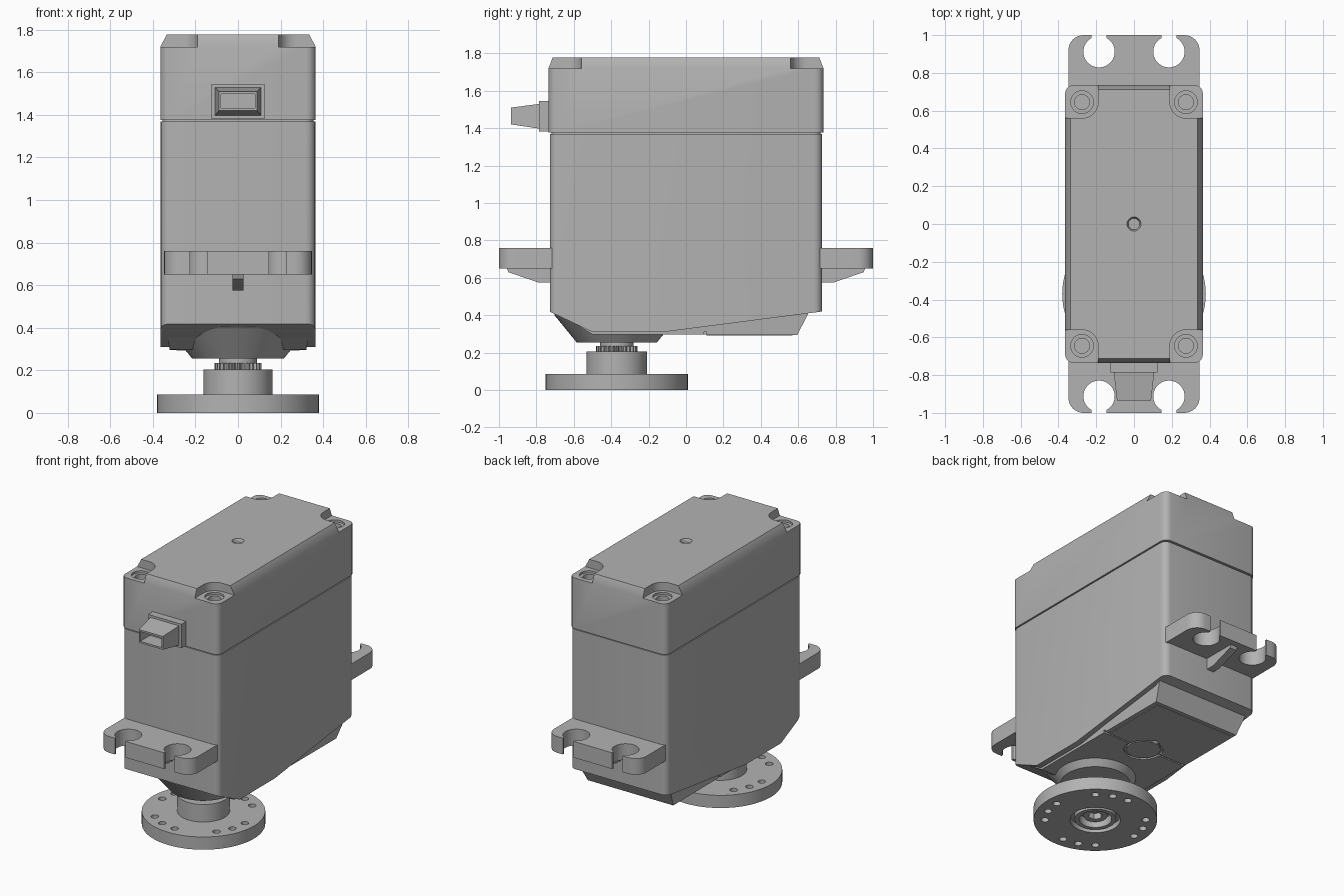
import bpy, bmesh
from math import pi, sin, cos, radians
from mathutils import Matrix, Vector

if "Cube" in bpy.data.objects:
    bpy.data.objects.remove(bpy.data.objects["Cube"])

GREY = (0.45, 0.45, 0.45, 1)
mat = bpy.data.materials.new("plain grey")
mat.use_nodes = True
mat.diffuse_color = GREY
mat.node_tree.nodes["Principled BSDF"].inputs["Base Color"].default_value = GREY


def finish(name, bm):
    bmesh.ops.recalc_face_normals(bm, faces=bm.faces)
    me = bpy.data.meshes.new(name)
    bm.to_mesh(me)
    bm.free()
    ob = bpy.data.objects.new(name, me)
    bpy.context.collection.objects.link(ob)
    me.materials.append(mat)
    return ob


def arc(cx, cy, r, a0, a1, n=8):
    return [(cx + r * cos(radians(a0 + (a1 - a0) * i / n)),
             cy + r * sin(radians(a0 + (a1 - a0) * i / n))) for i in range(n + 1)]


def loft(name, rings):
    """Skin equal-length closed 3D rings and cap both ends."""
    bm = bmesh.new()
    loops = [[bm.verts.new(p) for p in ring] for ring in rings]
    n = len(loops[0])
    for a, b in zip(loops, loops[1:]):
        for i in range(n):
            bm.faces.new((a[i], a[(i + 1) % n], b[(i + 1) % n], b[i]))
    bm.faces.new(loops[0])
    bm.faces.new(loops[-1])
    return finish(name, bm)


def rounded(hx, hy, r, z):
    pts = []
    for k, (sx, sy) in enumerate(((1, 1), (-1, 1), (-1, -1), (1, -1))):
        pts += arc(sx * (hx - r), sy * (hy - r), r, 90 * k, 90 * k + 90, 5)
    return [(x, y, z) for x, y in pts]


def prism_z(name, pts, z0, z1):
    return loft(name, [[(x, y, z) for x, y in pts] for z in (z0, z1)])


def prism_x(name, pts, hx):
    return loft(name, [[(x, y, z) for y, z in pts] for x in (-hx, hx)])


def box(name, x0, x1, y0, y1, z0, z1):
    return prism_z(name, [(x0, y0), (x1, y0), (x1, y1), (x0, y1)], z0, z1)


def lathe(name, profile, x=0, y=0, n=48):
    """Stack of circles given as (radius, height)."""
    return loft(name, [[(x + r * cos(2 * pi * i / n), y + r * sin(2 * pi * i / n), z)
                        for i in range(n)] for r, z in profile])


def cut(ob, *cutters):
    for c in cutters:
        m = ob.modifiers.new("cut", 'BOOLEAN')
        m.operation, m.solver, m.object = 'DIFFERENCE', 'EXACT', c
        bpy.context.view_layer.objects.active = ob
        bpy.ops.object.modifier_apply(modifier=m.name)
        bpy.data.objects.remove(c)


def smooth(ob):
    bpy.ops.object.select_all(action='DESELECT')
    ob.select_set(True)
    bpy.context.view_layer.objects.active = ob
    bpy.ops.object.shade_smooth_by_angle(angle=radians(30))


# Main case: rounded block with a sloping underside
case = loft("main_case", [rounded(0.363, 0.728, 0.045, z) for z in (0.2, 1.368)])
cut(case, prism_x("underside_cutter", [(-0.8, 0.453), (-0.5, 0.31), (-0.12, 0.31),
                                       (0.8, 0.429), (0.8, 0.1), (-0.8, 0.1)], 0.5))

# Seam between case and lid
loft("seam", [rounded(0.354, 0.72, 0.04, z) for z in (1.36, 1.385)])

# Lid with chamfered rim, corner pockets, screw recesses and centre dimple
lid = loft("lid", [rounded(0.365, 0.735, 0.045, 1.376), rounded(0.365, 0.735, 0.045, 1.72),
                   rounded(0.335, 0.713, 0.03, 1.777)])
for sx in (-1, 1):
    for sy in (-1, 1):
        outline = [(0.5, 0.9), (0.19, 0.9)] + arc(0.275, 0.645, 0.085, 180, 270) + [(0.5, 0.56)]
        x, y = 0.275 * sx, 0.645 * sy
        cut(lid, prism_z("pocket_cutter", [(a * sx, b * sy) for a, b in outline], 1.72, 1.9),
            lathe("recess_cutter", [(0.06, 1.705), (0.06, 1.8)], x, y, 32),
            lathe("screw_cutter", [(0.04, 1.67), (0.04, 1.8)], x, y, 32))
cut(lid, lathe("dimple_cutter", [(0.03, 1.755), (0.045, 1.8)], 0, 0, 32))

# Lower gear cover
cover = prism_x("gear_cover", [(-0.7, 0.42), (-0.5, 0.297), (0.595, 0.295), (0.66, 0.42),
                               (0.6, 0.6), (-0.6, 0.6)], 0.345)
for v in cover.data.vertices:
    if v.co.z < 0.3:
        v.co.x *= 0.93
cut(cover,
    box("line_cutter", -0.4, 0.4, 0.095, 0.11, 0.2, 0.31),
    lathe("notch_cutter", [(0.12, 0.2), (0.12, 0.307)], 0, 0.09, 32),
    lathe("pin_cutter", [(0.03, 0.2), (0.03, 0.33)], 0, 0.2, 24))
lathe("cover_notch_disc", [(0.105, 0.296), (0.105, 0.32)], 0, 0.09, 32)
box("cover_panel", -0.29, 0.29, 0.11, 0.57, 0.292, 0.297)
cut(bpy.data.objects["cover_panel"],
    lathe("panel_notch", [(0.12, 0.2), (0.12, 0.4)], 0, 0.09, 32),
    lathe("panel_pin", [(0.03, 0.2), (0.03, 0.4)], 0, 0.2, 24))

# Output boss, shaft and splined ring
AXIS = -0.37
lathe("output_boss", [(0.215, 0.255), (0.335, 0.402), (0.3, 0.43)], 0, AXIS, 64)
lathe("output_shaft", [(0.09, 0.15), (0.09, 0.27)], 0, AXIS, 32)
teeth = 28
spline = []
for i in range(teeth * 4):
    r = 0.11 if i % 4 < 2 else 0.096
    a = 2 * pi * i / (teeth * 4)
    spline.append((r * cos(a), AXIS + r * sin(a)))
prism_z("spline_ring", spline, 0.19, 0.235)

# Round horn with hub, centre recess and four groups of three holes
horn = lathe("horn", [(0.38, 0), (0.38, 0.086), (0.162, 0.086), (0.162, 0.205)], 0, AXIS, 72)
cut(horn, lathe("centre_cutter", [(0.155, -0.1), (0.155, 0.035)], 0, AXIS),
    lathe("bore_cutter", [(0.105, -0.1), (0.105, 0.1)], 0, AXIS))
for group in range(4):
    for step in (-20, 0, 20):
        a = radians(70 + 90 * group + step)
        cut(horn, lathe("hole_cutter", [(0.024, -0.1), (0.024, 0.2)],
                        0.31 * cos(a), AXIS + 0.31 * sin(a), 16))
collar = lathe("horn_collar", [(0.128, 0.005), (0.128, 0.06)], 0, AXIS)
cut(collar, lathe("collar_cutter", [(0.1, -0.1), (0.1, 0.2)], 0, AXIS))
screw = lathe("horn_screw", [(0.075, 0.03), (0.085, 0.045), (0.085, 0.12)], 0, AXIS, 32)
cut(screw, lathe("socket_cutter", [(0.045, 0), (0.045, 0.07)], 0, AXIS, 6))

# Mounting tabs with open screw slots and a small gusset beneath
for sy, side in ((-1, "front"), (1, "back")):
    outline = ([(0.347, 0.71)] + arc(0.267, 0.92, 0.08, 0, 90)
               + arc(-0.267, 0.92, 0.08, 90, 180) + [(-0.347, 0.71)])
    tab = prism_z(side + "_mounting_tab", [(x, y * sy) for x, y in outline], 0.65, 0.76)
    for sx in (-1, 1):
        xs = sorted((0.145 * sx, 0.225 * sx))
        ys = sorted((0.91 * sy, 1.1 * sy))
        cut(tab, lathe("slot_cutter", [(0.083, 0.5), (0.083, 0.9)], 0.185 * sx, 0.912 * sy, 36),
            box("opening_cutter", *xs, *ys, 0.5, 0.9))
    prism_x(side + "_gusset", [(0.71 * sy, 0.655), (0.96 * sy, 0.655), (0.95 * sy, 0.63),
                               (0.79 * sy, 0.575), (0.71 * sy, 0.575)], 0.026)


# Cable outlet: flange and tapering hollow sleeve on the front
def rect_y(hx, z0, z1, y):
    return [(-hx, y, z0), (hx, y, z0), (hx, y, z1), (-hx, y, z1)]


loft("cable_flange", [rect_y(0.125, 1.382, 1.545, -0.72), rect_y(0.125, 1.382, 1.545, -0.785)])
sleeve = loft("cable_sleeve", [rect_y(0.108, 1.397, 1.53, -0.78), rect_y(0.09, 1.42, 1.51, -0.935)])
cut(sleeve, loft("sleeve_cutter", [rect_y(0.08, 1.432, 1.498, -0.83),
                                   rect_y(0.08, 1.432, 1.498, -1.0)]))

for ob in list(bpy.context.scene.objects):
    if ob.type == 'MESH' and mat.name in ob.data.materials:
        smooth(ob)
